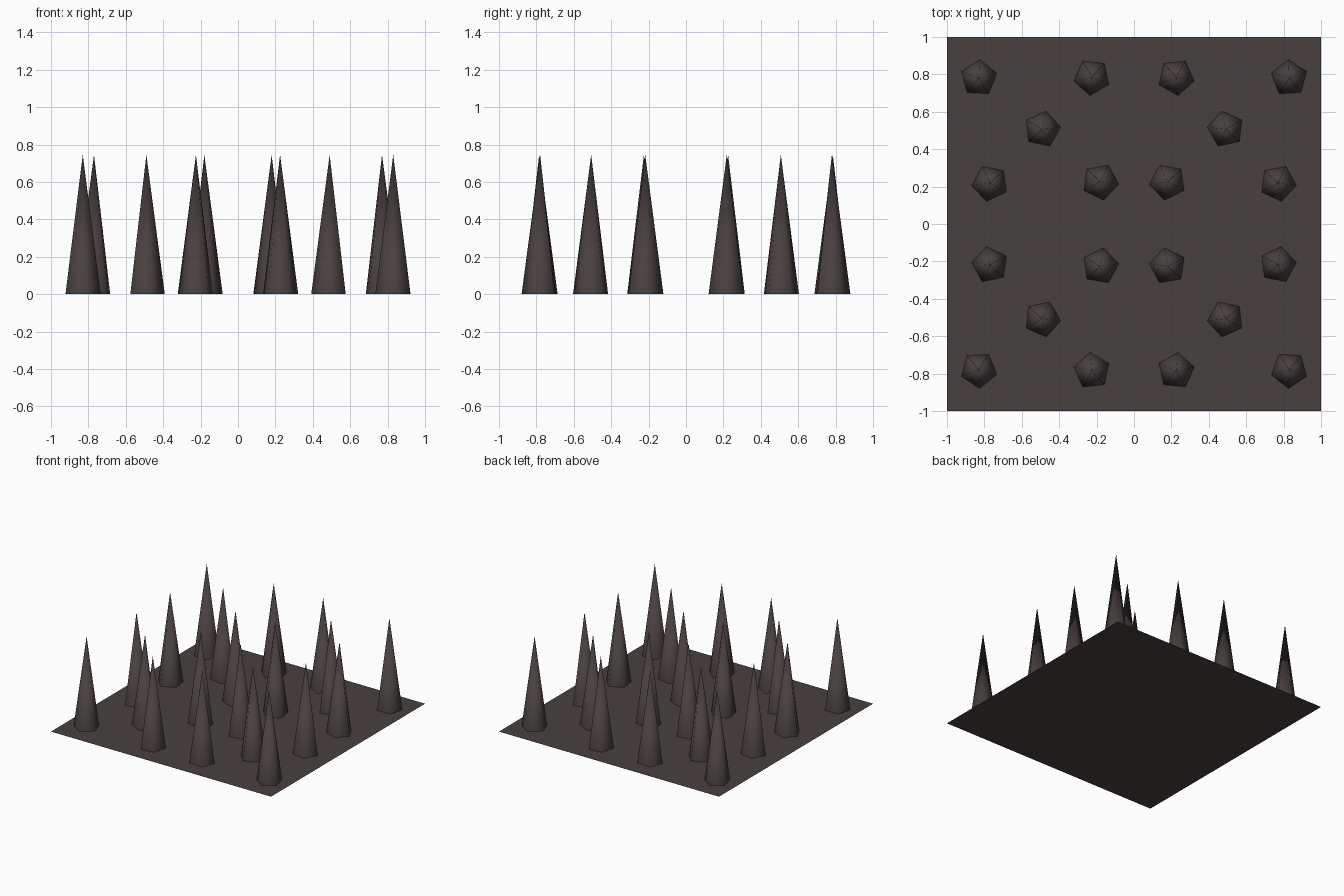
import bpy, bmesh, math

if "Cube" in bpy.data.objects:
    bpy.data.objects.remove(bpy.data.objects["Cube"])

# One dark material for the whole model
mat = bpy.data.materials.new("dark_iron")
mat.diffuse_color = (0.064, 0.051, 0.049, 1)
mat.use_nodes = True
mat.node_tree.nodes["Principled BSDF"].inputs["Base Color"].default_value = mat.diffuse_color

HEIGHT, RADIUS, SIDES = 0.745, 0.099, 5


def finish(name, bm):
    mesh = bpy.data.meshes.new(name)
    bm.to_mesh(mesh)
    bm.free()
    mesh.materials.append(mat)
    ob = bpy.data.objects.new(name, mesh)
    bpy.context.collection.objects.link(ob)
    return ob


# Flat square floor plate
bm = bmesh.new()
bmesh.ops.create_grid(bm, x_segments=1, y_segments=1, size=1)
finish("floor_plate", bm)


# Five-sided spike, mirrored into a quadrant by sx, sy
def spike(name, x, y, turn, sx, sy):
    bm = bmesh.new()
    tip = bm.verts.new((sx * x, sy * y, HEIGHT))
    ring = []
    for i in range(SIDES):
        a = math.radians(turn) + i * math.tau / SIDES
        ring.append(bm.verts.new((sx * (x + RADIUS * math.cos(a)),
                                  sy * (y + RADIUS * math.sin(a)), 0)))
    if sx * sy < 0:
        ring.reverse()
    for i in range(SIDES):
        f = bm.faces.new((ring[i], ring[(i + 1) % SIDES], tip))
        f.smooth = True
    finish(name, bm)


# Spikes of one quadrant: x, y, turn of the pentagon in degrees
QUADRANT = [
    (0.83, 0.78, 21),
    (0.225, 0.785, 60),
    (0.49, 0.507, 30),
    (0.77, 0.218, 65),
    (0.18, 0.225, 44),
]
for n, (x, y, turn) in enumerate(QUADRANT):
    for sx in (1, -1):
        for sy in (1, -1):
            side = ("right" if sx > 0 else "left") + ("_back" if sy > 0 else "_front")
            spike(f"spike_{side}_{n + 1}", x, y, turn, sx, sy)
